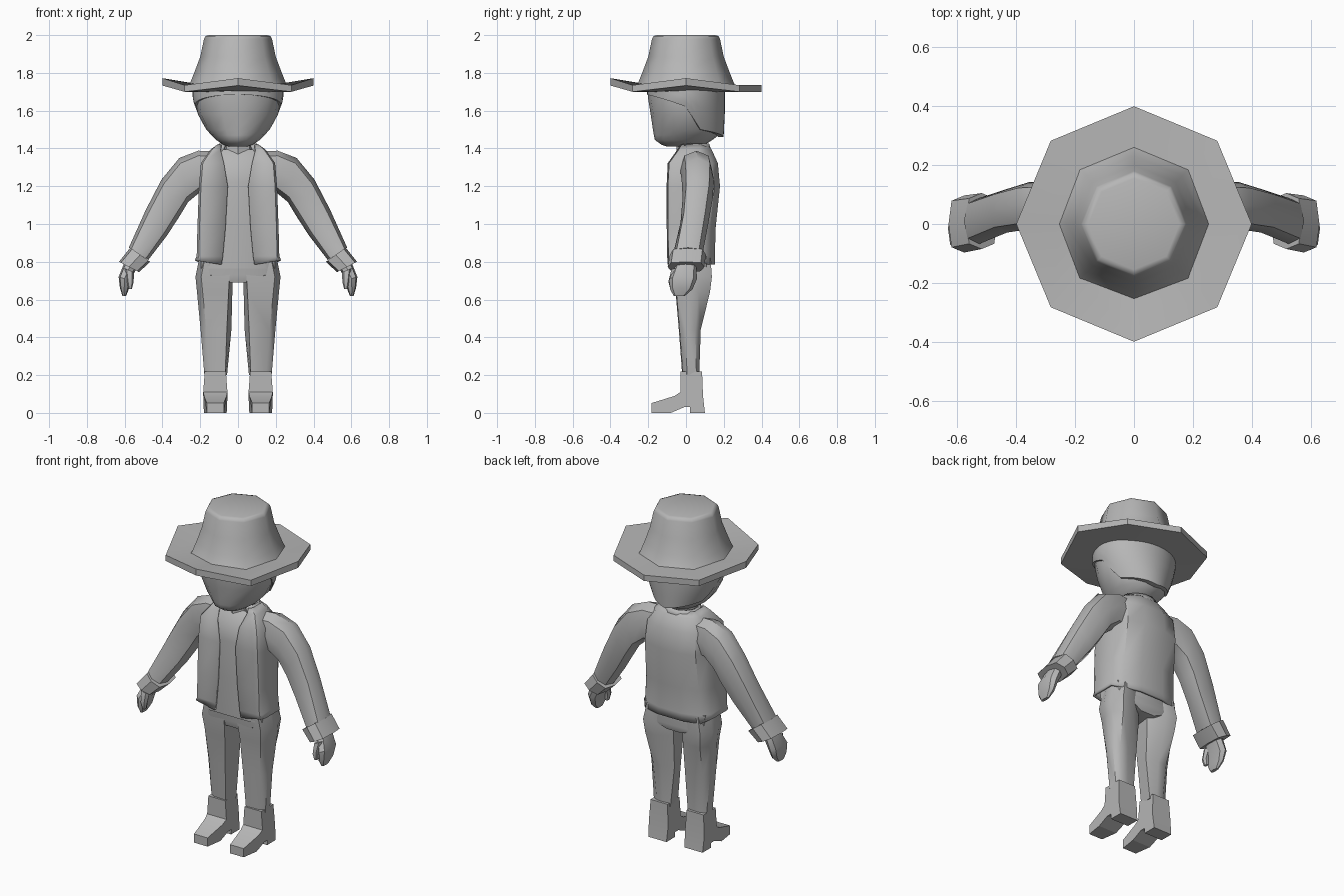
import bpy, bmesh, math
from mathutils import Vector

if "Cube" in bpy.data.objects:
    bpy.data.objects.remove(bpy.data.objects["Cube"])

mat = bpy.data.materials.new("plain grey")
mat.diffuse_color = (0.47, 0.47, 0.47, 1)
mat.use_nodes = True
mat.node_tree.nodes["Principled BSDF"].inputs["Base Color"].default_value = mat.diffuse_color


def loft(name, rings, closed=True, caps=True, solid=0, angle=35):
    """Skin a list of rings that all have the same number of points."""
    bm = bmesh.new()
    vs = [[bm.verts.new(Vector(p)) for p in r] for r in rings]
    n = len(rings[0])
    for a, b in zip(vs, vs[1:]):
        for i in range(n if closed else n - 1):
            j = (i + 1) % n
            bm.faces.new((a[i], a[j], b[j], b[i]))
    if caps and closed:
        bm.faces.new(vs[0])
        bm.faces.new(vs[-1])
    bmesh.ops.recalc_face_normals(bm, faces=bm.faces)
    me = bpy.data.meshes.new(name)
    bm.to_mesh(me)
    bm.free()
    ob = bpy.data.objects.new(name, me)
    bpy.context.collection.objects.link(ob)
    me.materials.append(mat)
    if solid:
        m = ob.modifiers.new("thickness", 'SOLIDIFY')
        m.thickness = solid
        m.offset = 0
    bpy.ops.object.select_all(action='DESELECT')
    ob.select_set(True)
    bpy.context.view_layer.objects.active = ob
    bpy.ops.object.shade_smooth_by_angle(angle=math.radians(angle))
    return ob


def oval(z, rx, y0, y1, n=8, x=0):
    """Horizontal ellipse from y0 to y1."""
    return [(x + rx * math.sin(2 * math.pi * i / n),
             (y0 + y1) / 2 - (y1 - y0) / 2 * math.cos(2 * math.pi * i / n), z) for i in range(n)]


def block(z, x0, x1, y0, y1, c=0.25):
    """Horizontal rectangle with cut corners."""
    cx, cy, hx, hy = (x0 + x1) / 2, (y0 + y1) / 2, (x1 - x0) / 2, (y1 - y0) / 2
    k = 1 - 2 * c
    return [(cx + u * hx, cy + v * hy, z) for u, v in
            ((k, -1), (1, -k), (1, k), (k, 1), (-k, 1), (-1, k), (-1, -k), (-k, -1))]


def limb(s, outer, inner, yc, hy, n=8, power=0.8):
    """Cross-section across a sloping limb, from outer (x,z) to inner (x,z)."""
    pts = []
    for i in range(n):
        a = 2 * math.pi * i / n
        c, d = math.cos(a), math.sin(a)
        c, d = (math.copysign(abs(t) ** power, t) for t in (c, d))
        t = (1 + c) / 2
        pts.append((s * (inner[0] + (outer[0] - inner[0]) * t), yc + hy * d,
                    inner[1] + (outer[1] - inner[1]) * t))
    return pts


# hat crown
loft("hat_crown", [oval(z, r, -r, r) for z, r in
     ((1.72, .27), (1.745, .254), (1.80, .232), (1.885, .200), (1.98, .180), (1.995, .172), (2.0, .155))],
     angle=85)


# hat brim: front and side corners turned up, back flat
def brim(r, z, lift):
    return [(x, y, z + (lift if i in (0, 2, 6) else 0)) for i, (x, y, _) in enumerate(oval(0, r, -r, r))]


loft("hat_brim", [brim(.20, 1.735, 0), brim(.25, 1.735, .01), brim(.4, 1.735, .037),
                  brim(.4, 1.70, .033), brim(.22, 1.70, .005)], angle=20)

# head
loft("head", [oval(z, r, a, b, 16) for z, r, a, b in
     ((1.41, .05, -.10, .06), (1.42, .08, -.13, .10), (1.445, .115, -.165, .14), (1.47, .140, -.17, .172),
      (1.50, .168, -.175, .185), (1.58, .212, -.187, .192), (1.66, .226, -.20, .194),
      (1.74, .226, -.20, .194))], angle=60)


# hair: shell that is short in front of the ears and long behind
def hair_end(a):
    a = abs(a)
    if a < 90:
        return 1.685 - .065 * (a / 90) ** 2
    if a < 112:
        return 1.62 - .12 * (a - 90) / 22
    return 1.50 - .04 * (a - 112) / 68


def hair_point(a, z, shrink=0):
    rx = .24 - max(0, 1.66 - z) * .35 - max(0, 1.54 - z) * .2 - shrink
    ry = .206 - (.05 * max(0, 1.6 - z) if abs(a) > 90 else 0) - shrink
    return rx * math.sin(math.radians(a)), -ry * math.cos(math.radians(a)), z


cols = []
for k in range(-24, 24):
    a = k * 7.5
    e = hair_end(a)
    cols.append([hair_point(a, 1.73 + (e - 1.73) * j / 4) for j in range(5)] + [hair_point(a, e, .03)])
loft("hair", [list(r) for r in zip(*cols)], caps=False, angle=50)

# neck and shirt
loft("neck", [oval(z, .085, -.05, .10) for z in (1.34, 1.43)])
loft("shirt", [block(z, -w, w, a, b, .15) for z, w, a, b in
     ((.765, .195, -.078, .13), (1.0, .19, -.088, .135), (1.22, .18, -.092, .15),
      (1.33, .175, -.082, .14), (1.395, .11, -.03, .11))])

# open jacket: bottom to top (z, front opening, half width, front, back)
jacket = []
for z, xi, w, f, b in ((.785, .087, .222, -.09, .148), (.83, .080, .212, -.093, .146),
                       (.98, .066, .208, -.095, .150), (1.20, .054, .200, -.096, .173),
                       (1.32, .074, .190, -.090, .162), (1.39, .092, .140, -.04, .13),
                       (1.415, .088, .105, -.025, .105)):
    half = [(xi, f), (w * .96, f + .006), (w, f + .025), (w, .07), (w * .82, b - .028), (w * .35, b)]
    ring = half + [(-x, y) for x, y in reversed(half)]
    jacket.append([(x, y, z + (.02 if z < .8 and .5 < abs(x) / w and y < .1 else 0)) for x, y in ring])
loft("jacket", jacket, closed=False, solid=.014, angle=40)
# collar standing behind the neck
loft("collar", [[(r * math.sin(math.radians(a)), .035 - r * .85 * math.cos(math.radians(a)), z)
                 for a in range(45, 316, 30)] for z, r in ((1.38, .115), (1.425, .098))],
     closed=False, solid=.014)

# pelvis joining the legs
loft("pelvis", [block(z, -w, w, a, b, .12) for z, w, a, b in
     ((.69, .06, -.055, .115), (.73, .19, -.068, .13), (.83, .20, -.077, .13))])


# trouser leg: inner side leans towards the middle at the back
def leg(z, xf, xb, xo, y0, y1):
    xm, ym = (xf + xo) / 2, (y0 + y1) / 2
    return [(xf, y0, z), (xo - .03, y0 + .004, z), (xo, ym - .02, z), (xo - .004, ym + .03, z),
            (xo - .035, y1, z), (xm - .02, y1, z), (xb, ym + .04, z)]


for s, side in ((1, "left"), (-1, "right")):
    # sleeve
    loft(side + "_sleeve", [limb(s, *r) for r in (
        ((.13, 1.385), (.14, 1.17), .05, .08), ((.21, 1.388), (.20, 1.17), .055, .085),
        ((.31, 1.350), (.265, 1.115), .062, .085), ((.405, 1.235), (.31, 1.04), .062, .08),
        ((.488, 1.075), (.375, .94), .045, .074), ((.578, .875), (.475, .81), .01, .078))], angle=45)
    # turned-up cuff
    loft(side + "_cuff", [limb(s, *r, power=.6) for r in (
        ((.57, .875), (.465, .80), .01, .095), ((.63, .80), (.524, .745), 0, .097))])
    # hand and thumb
    loft(side + "_hand", [limb(s, *r) for r in (
        ((.60, .80), (.54, .76), 0, .055), ((.632, .72), (.57, .70), -.015, .073),
        ((.625, .66), (.58, .65), -.025, .06), ((.612, .62), (.592, .62), -.035, .03))])
    loft(side + "_thumb", [limb(s, *r, n=6) for r in (
        ((.60, .765), (.55, .745), -.055, .025), ((.59, .70), (.553, .69), -.075, .02),
        ((.58, .655), (.562, .655), -.07, .014))])
    loft(side + "_trouser_leg", [[(s * x, y, z) for x, y, z in leg(*r)] for r in (
        (.82, .015, .01, .205, -.07, .13), (.72, .045, .03, .225, -.068, .137),
        (.64, .050, .03, .217, -.055, .127), (.44, .059, .035, .198, -.038, .078),
        (.20, .068, .058, .178, -.02, .07))], angle=45)
    # boot: side profile (y, z, half width) stretched across
    prof = [(.085, .22, .056), (-.03, .22, .056), (-.03, .11, .064), (-.06, .09, .06), (-.182, .052, .045),
            (-.182, 0, .045), (-.08, 0, .06), (-.01, .03, .062), (.02, .03, .062), (.02, 0, .06),
            (.10, 0, .06), (.09, .09, .064)]
    loft(side + "_boot", [[(s * .12 + e * h, y, z) for y, z, h in prof] for e in (-1, 1)], angle=20)
